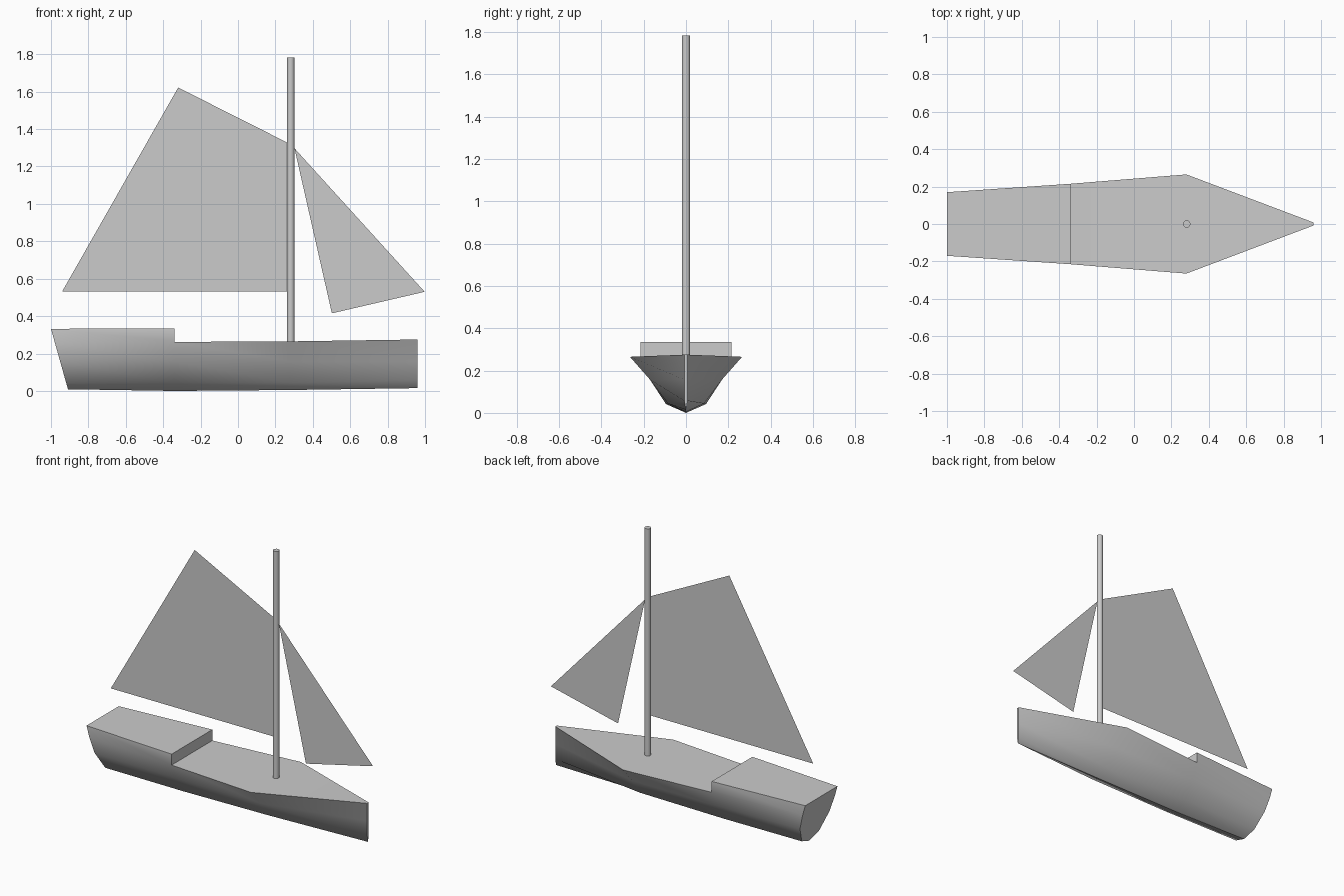
import bpy, bmesh
from math import radians

if "Cube" in bpy.data.objects:
    bpy.data.objects.remove(bpy.data.objects["Cube"])


def add_object(name, bm, smooth=False):
    bmesh.ops.remove_doubles(bm, verts=bm.verts, dist=0.0005)
    bmesh.ops.recalc_face_normals(bm, faces=bm.faces)
    mesh = bpy.data.meshes.new(name)
    bm.to_mesh(mesh)
    bm.free()
    obj = bpy.data.objects.new(name, mesh)
    bpy.context.collection.objects.link(obj)
    if smooth:
        bpy.ops.object.select_all(action='DESELECT')
        bpy.context.view_layer.objects.active = obj
        obj.select_set(True)
        bpy.ops.object.shade_smooth_by_angle(angle=radians(40))
    return obj


def loft(name, stations):
    """Closed skin through half sections (keel to rail), mirrored across y."""
    bm = bmesh.new()
    rings = []
    for half in stations:
        full = half + [(x, -y, z) for x, y, z in reversed(half[1:])]
        rings.append([bm.verts.new(p) for p in full])
    n = len(rings[0])
    for a, b in zip(rings, rings[1:]):
        for i in range(n):
            j = (i + 1) % n
            bm.faces.new((a[i], a[j], b[j], b[i]))
    bm.faces.new(rings[0])
    bm.faces.new(rings[-1])
    return add_object(name, bm, smooth=True)


def sail(name, outline):
    bm = bmesh.new()
    bm.faces.new([bm.verts.new((x, 0, z)) for x, z in outline])
    return add_object(name, bm)


# Hull: raking transom, raised aft deck with a step, widest beam, sharp bow
def section(x, pts):
    return [(x, y, z) for y, z in pts]


transom = [(-1.0 + 0.09 * (0.335 - z) / 0.32, y, z) for y, z in
           [(0, 0.012), (0.09, 0.045), (0.155, 0.16), (0.17, 0.262), (0.17, 0.335)]]
step = [(0, 0.003), (0.095, 0.045), (0.17, 0.16), (0.215, 0.265)]
beam = [(0, 0.008), (0.085, 0.047), (0.17, 0.16), (0.265, 0.268), (0.265, 0.268)]
bow = [(0, 0.018), (0.008, 0.06), (0.008, 0.16), (0.008, 0.278), (0.008, 0.278)]
loft("hull", [
    transom,
    section(-0.34, step + [(0.215, 0.338)]),
    section(-0.34, step + [step[-1]]),
    section(0.28, beam),
    section(0.96, bow),
])

# Mast
bpy.ops.mesh.primitive_cylinder_add(vertices=12, radius=0.02, depth=1.525,
                                    location=(0.282, 0, 1.0225))
bpy.context.object.name = "mast"
bpy.ops.object.shade_smooth_by_angle(angle=radians(40))

# Flat sails
sail("main_sail", [(-0.94, 0.535), (0.265, 0.535), (0.265, 1.33), (-0.32, 1.625)])
sail("jib_sail", [(0.302, 1.30), (0.502, 0.418), (0.998, 0.533)])

# Rest the keel on the ground plane
for obj in bpy.context.collection.objects:
    obj.location.z -= 0.003
